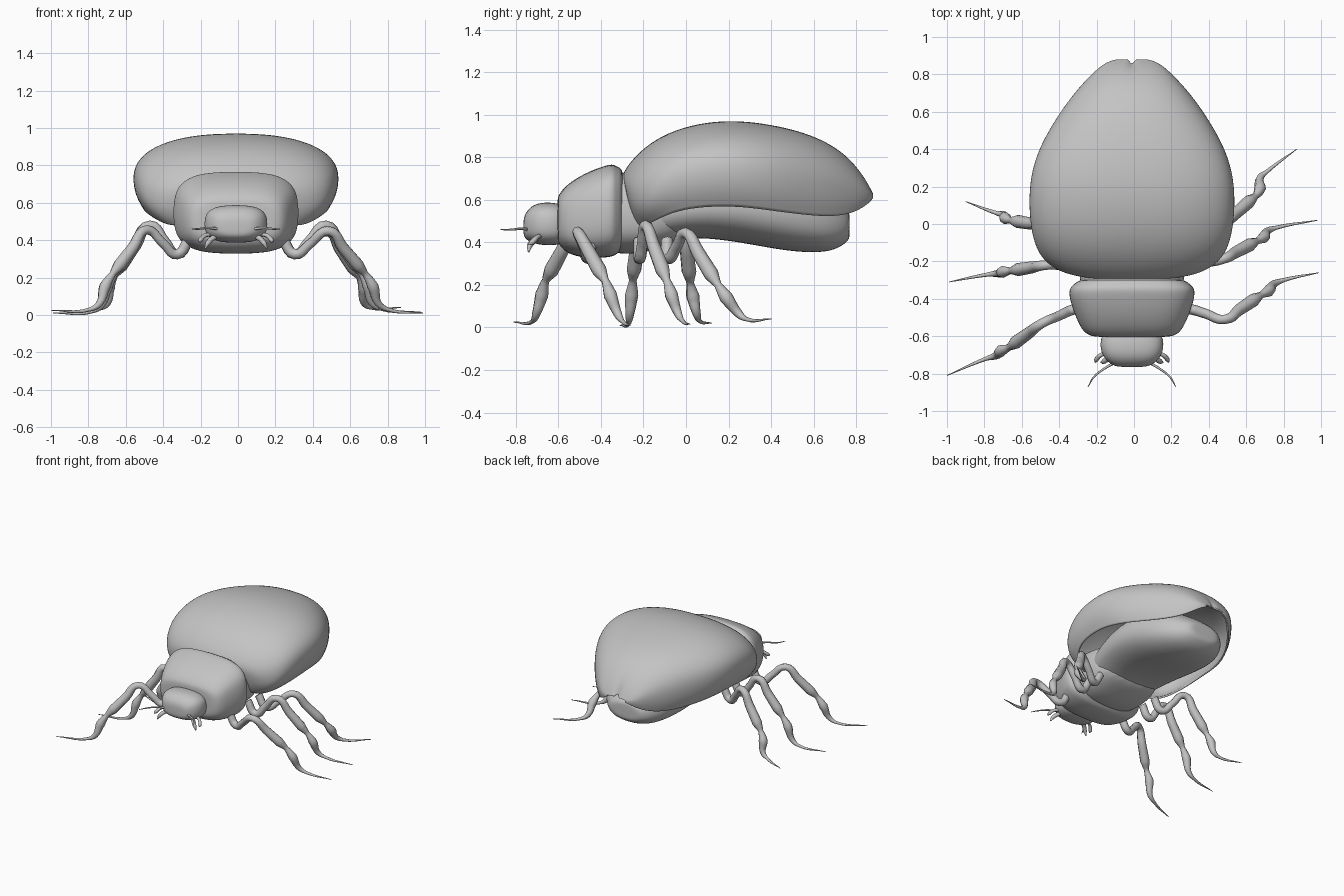
import bpy
import math
from mathutils import Vector

if "Cube" in bpy.data.objects:
    bpy.data.objects.remove(bpy.data.objects["Cube"], do_unlink=True)

# Single grey body colour
grey = bpy.data.materials.new("plain_grey")
grey.use_nodes = True
COLOUR = (0.55, 0.55, 0.55, 1)
grey.diffuse_color = COLOUR
bsdf = next(n for n in grey.node_tree.nodes if n.type == 'BSDF_PRINCIPLED')
bsdf.inputs["Base Color"].default_value = COLOUR

MID_X = -.011  # the trunk sits slightly to the right of the feet


def power(v, p):
    return math.copysign(abs(v) ** p, v)


def grid_object(name, rows, closed, level=2):
    """Skin rows of points; closed rows also get end caps."""
    n = len(rows[0])
    verts = [p for row in rows for p in row]
    faces = []
    for r in range(len(rows) - 1):
        for c in range(n if closed else n - 1):
            d = (c + 1) % n
            faces.append((r * n + c, r * n + d, (r + 1) * n + d, (r + 1) * n + c))
    if closed:
        faces.append(tuple(reversed(range(n))))
        faces.append(tuple(range(len(verts) - n, len(verts))))
    mesh = bpy.data.meshes.new(name)
    mesh.from_pydata(verts, [], faces)
    mesh.polygons.foreach_set("use_smooth", [True] * len(faces))
    mesh.materials.append(grey)
    obj = bpy.data.objects.new(name, mesh)
    bpy.context.collection.objects.link(obj)
    sub = obj.modifiers.new("smooth", 'SUBSURF')
    sub.levels = sub.render_levels = level
    return obj


def body(name, stations, square=2.6, n=20):
    """Loft rounded sections; each station is y, half width, bottom, top."""
    rows = []
    for y, w, lo, hi in stations:
        mid, half = (lo + hi) / 2, (hi - lo) / 2
        angles = [math.tau * i / n for i in range(n)]
        rows.append([(MID_X + w * power(math.sin(a), 2 / square), y,
                      mid + half * power(math.cos(a), 2 / square)) for a in angles])
    return grid_object(name, rows, True)


def limb(name, points, radii):
    """Tapered tube along a smooth path."""
    curve = bpy.data.curves.new(name, 'CURVE')
    curve.dimensions = '3D'
    curve.bevel_depth = 1
    curve.bevel_resolution = 2
    curve.resolution_u = 5
    curve.use_fill_caps = True
    spline = curve.splines.new('BEZIER')
    spline.bezier_points.add(len(points) - 1)
    for bp, p, r in zip(spline.bezier_points, points, radii):
        bp.co, bp.radius = p, r
        bp.handle_left_type = bp.handle_right_type = 'AUTO'
    curve.materials.append(grey)
    obj = bpy.data.objects.new(name, curve)
    bpy.context.collection.objects.link(obj)
    bpy.ops.object.select_all(action='DESELECT')
    obj.select_set(True)
    bpy.context.view_layer.objects.active = obj
    bpy.ops.object.convert(target='MESH')
    bpy.ops.object.shade_smooth()


# Wing case: open dome tucked under at the front (y, half width, edge, top)
SHELL = [(-.298, .26, .54, .715), (-.29, .35, .50, .735), (-.255, .435, .47, .79),
         (-.17, .503, .495, .87), (-.05, .54, .55, .932), (.1, .553, .57, .968),
         (.25, .546, .57, .974), (.4, .502, .55, .955), (.55, .417, .53, .92),
         (.68, .327, .52, .865), (.78, .238, .535, .787), (.845, .168, .572, .70),
         (.872, .12, .597, .645), (.88, .08, .61, .63)]
COLUMNS = 25
rows = []
for y, w, edge, top in SHELL:
    wide = edge + .4 * (top - edge)
    lean = 1.4 * max(0, -.15 - y)
    sweep = math.radians(118 + 90 * max(0, -.05 - y))
    row = []
    for i in range(COLUMNS):
        a = sweep * (2 * i / (COLUMNS - 1) - 1)
        c = math.cos(a)
        if c > 0:
            z = wide + (top - wide) * c ** .85
        else:
            z = wide - (wide - edge) * c / math.cos(sweep)
        row.append((MID_X + w * power(math.sin(a), .85), y + lean * (top - z), z))
    rows.append(row)
# Notch where the two wing halves meet at the tail
for row, cut in zip(rows[-3:], (.015, .03, .033)):
    x, y, z = row[COLUMNS // 2]
    row[COLUMNS // 2] = (x, y - cut, z + cut * .6)
shell = grid_object("wing_case", rows, False)
wall = shell.modifiers.new("wall", 'SOLIDIFY')
wall.thickness = .012
wall.offset = -1

# Trunk parts: y, half width, bottom, top
body("abdomen", [(-.24, .24, .38, .66), (-.12, .28, .405, .69), (.05, .33, .425, .72),
                 (.25, .355, .40, .76), (.45, .335, .36, .74), (.6, .28, .348, .68),
                 (.7, .215, .36, .61), (.765, .14, .405, .545), (.77, .09, .43, .53)], 2.3)
body("rear_thorax", [(-.37, .27, .35, .72), (-.3, .28, .345, .735), (-.22, .29, .345, .72),
                     (-.1, .28, .375, .70), (.02, .22, .42, .66)], 2.8)
body("front_thorax", [(-.605, .16, .42, .60), (-.6, .235, .39, .625), (-.56, .275, .345, .675),
                      (-.48, .31, .325, .725), (-.4, .337, .325, .757), (-.345, .34, .33, .773),
                      (-.325, .315, .345, .757), (-.3, .29, .36, .75), (-.295, .22, .38, .70)], 3.1)
body("head", [(-.765, .06, .44, .50), (-.757, .105, .415, .54), (-.72, .15, .395, .578),
              (-.67, .171, .385, .59), (-.61, .17, .385, .587), (-.56, .14, .40, .57)], 2.8)

# Legs: knee, shin joint, ankle and toe differ from leg to leg
RADII = (.028, .028, .026, .025, .032, .035, .018, .032, .02, .011, .002)
LEGS = {
    "left_front_leg": ((.485, -.51, .45), (.68, -.38, .22), (.80, -.30, .03), (.99, -.26, .01)),
    "left_middle_leg": ((.47, -.19, .48), (.66, -.09, .22), (.76, -.02, .035), (.98, .02, .015)),
    "left_rear_leg": ((.48, .00, .445), (.65, .15, .20), (.71, .28, .04), (.87, .40, .04)),
    "right_front_leg": ((-.49, -.53, .455), (-.67, -.66, .22), (-.79, -.72, .03), (-1, -.81, .025)),
    "right_middle_leg": ((-.47, -.22, .48), (-.66, -.25, .22), (-.78, -.27, .02), (-.99, -.31, .01)),
    "right_rear_leg": ((-.48, -.01, .475), (-.66, .02, .21), (-.74, .06, .035), (-.90, .12, .02)),
}
HIPS = {"front": -.45, "middle": -.22, "rear": -.09}
for name, joints in LEGS.items():
    knee, shin, ankle, toe = map(Vector, joints)
    side = math.copysign(1, knee.x)
    hip_y = HIPS[name.split("_")[1]]
    hip = Vector((MID_X + .25 * side, hip_y, .41))
    bend = Vector((MID_X + .315 * side, hip_y * .9 + knee.y * .1, .325))
    femur = bend.lerp(knee, .45)
    foot = shin.lerp(ankle, .3) + Vector((.005 * side, 0, -.01))
    lower = shin.lerp(ankle, .75) + Vector((-.02 * side, 0, -.015))
    path = [hip, bend, femur, knee, knee.lerp(shin, .4), knee.lerp(shin, .8),
            shin, foot, lower, ankle, toe]
    limb(name, path, RADII)

# Feelers and mouthparts
FEELERS = {
    "antenna": ([(.09, -.74, .46), (.15, -.775, .465), (.205, -.82, .46), (.235, -.872, .46)],
                (.008, .006, .005, .002)),
    "outer_palp": ([(.12, -.68, .43), (.165, -.70, .425), (.19, -.725, .40), (.195, -.74, .39)],
                   (.01, .011, .013, .004)),
    "inner_palp": ([(.09, -.69, .43), (.125, -.715, .41), (.15, -.735, .385), (.165, -.74, .355)],
                   (.016, .015, .014, .004)),
}
for label, s in (("left", 1), ("right", -1)):
    for part, (points, radii) in FEELERS.items():
        limb(label + "_" + part, [(MID_X + x * s, y, z) for x, y, z in points], radii)
